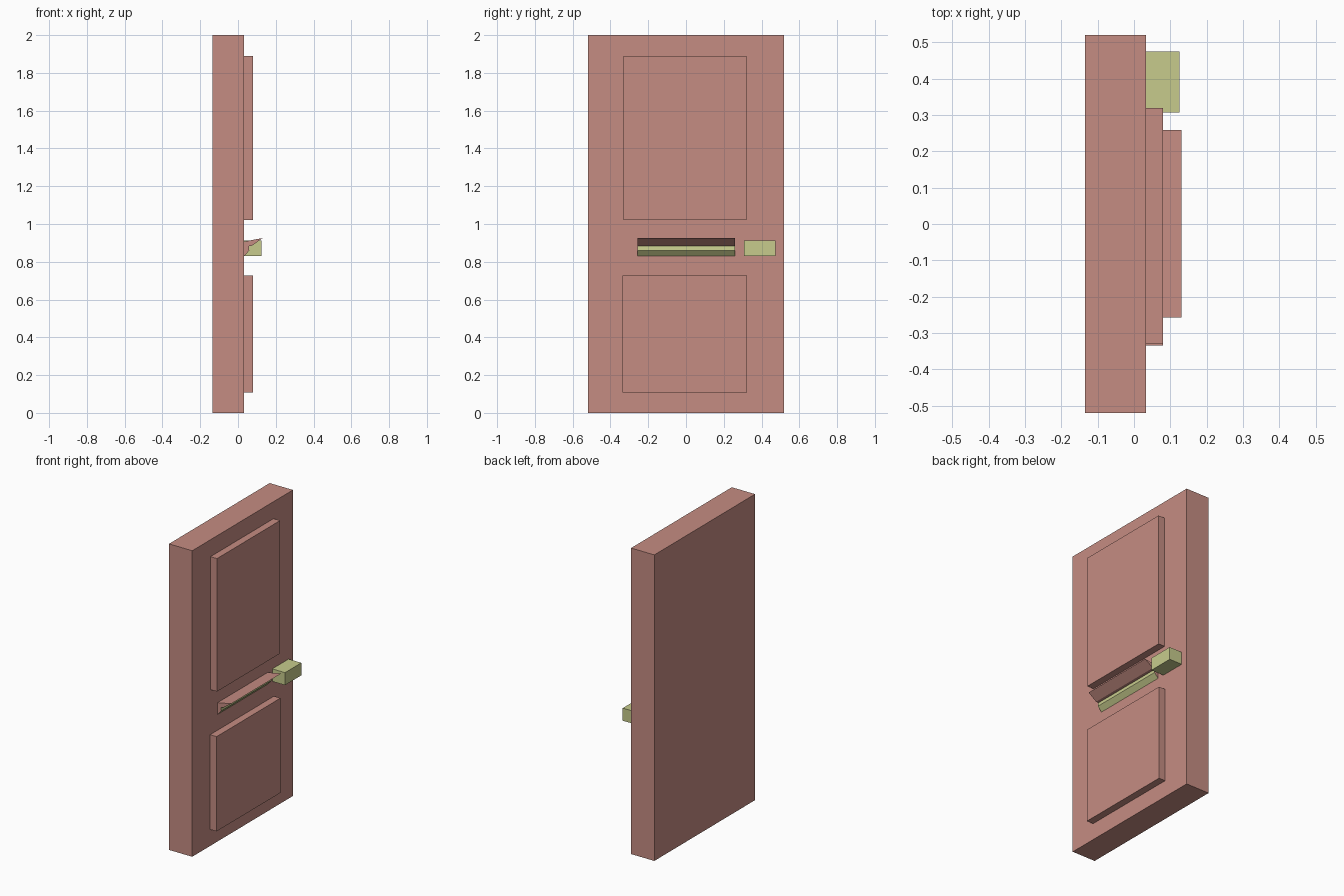
import bpy

if "Cube" in bpy.data.objects:
    bpy.data.objects.remove(bpy.data.objects["Cube"])


def material(name, rgb):
    m = bpy.data.materials.new(name)
    m.diffuse_color = (*rgb, 1.0)
    m.use_nodes = True
    m.node_tree.nodes["Principled BSDF"].inputs["Base Color"].default_value = m.diffuse_color
    return m


door_red = material("dusty red", (0.56, 0.265, 0.225))
brass = material("pale olive", (0.57, 0.60, 0.265))


def add_prism(name, profile, y0, y1, mats, side_mats=None):
    """Extrude an (x, z) profile along y; side_mats picks a slot per side."""
    n = len(profile)
    verts = [(x, y, z) for y in (y0, y1) for x, z in profile]
    faces = [tuple(range(n)), tuple(reversed(range(n, 2 * n)))]
    faces += [(i, i + n, (i + 1) % n + n, (i + 1) % n) for i in range(n)]
    mesh = bpy.data.meshes.new(name)
    mesh.from_pydata(verts, [], faces)
    for m in mats:
        mesh.materials.append(m)
    for i, slot in enumerate(side_mats or []):
        mesh.polygons[i + 2].material_index = slot
    obj = bpy.data.objects.new(name, mesh)
    bpy.context.collection.objects.link(obj)
    return obj


def add_box(name, x0, x1, y0, y1, z0, z1, mat):
    return add_prism(name, [(x0, z0), (x1, z0), (x1, z1), (x0, z1)], y0, y1, [mat])


FACE = 0.033  # x of the decorated door face

# Door slab and its two raised panels
add_box("door_slab", -0.135, FACE, -0.52, 0.52, 0.0, 2.0, door_red)
add_box("upper_panel", FACE - 0.005, 0.08, -0.331, 0.32, 1.02, 1.889, door_red)
add_box("lower_panel", FACE - 0.005, 0.08, -0.335, 0.324, 0.108, 0.727, door_red)

# Handle block
add_box("door_handle", FACE - 0.005, 0.125, 0.307, 0.475, 0.83, 0.912, brass)

# Letter slot: red flap lifted above an olive lip
add_prism("letter_slot",
          [(FACE, 0.83), (0.060, 0.860), (0.057, 0.883), (0.074, 0.885),
           (0.131, 0.926), (FACE, 0.907)],
          -0.258, 0.259, [door_red, brass], [1, 1, 0, 0, 0, 0])
